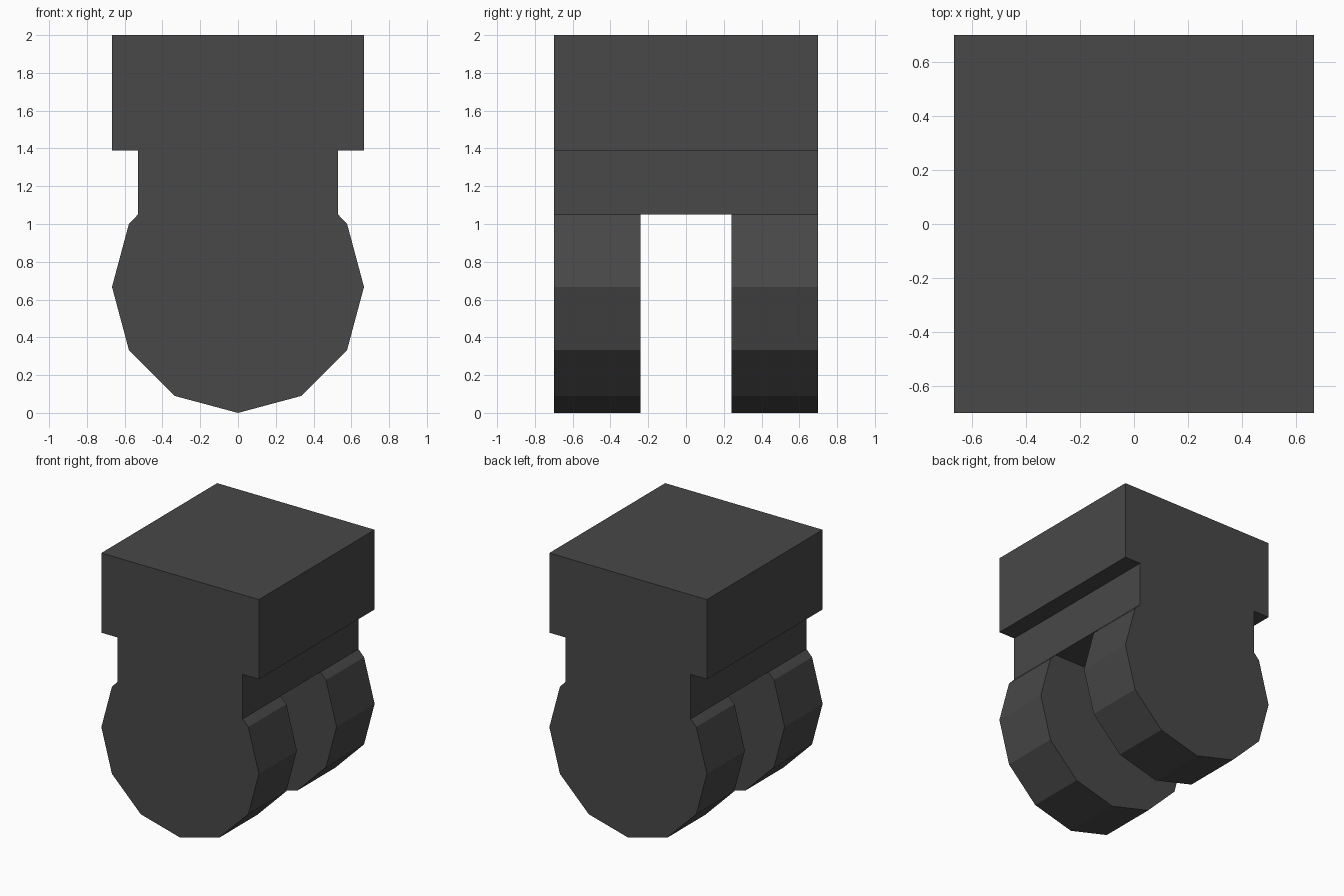
import bpy
import bmesh
import math

cube = bpy.data.objects.get("Cube")
if cube:
    bpy.data.objects.remove(cube, do_unlink=True)

# Main dimensions
RADIUS = 0.667        # twelve-sided lug, centred one radius above the floor
HALF_DEPTH = 0.70
NECK_X, NECK_Z = 0.53, 1.05
CAP_Z, TOP_Z = 1.39, 2.0
GAP_Y = 0.24

dark_grey = bpy.data.materials.new("dark_grey")
dark_grey.use_nodes = True
colour = (0.065, 0.065, 0.065, 1.0)
dark_grey.diffuse_color = colour
bsdf = next(n for n in dark_grey.node_tree.nodes if n.type == 'BSDF_PRINCIPLED')
bsdf.inputs["Base Color"].default_value = colour
bsdf.inputs["Roughness"].default_value = 0.8


def prism(name, outline, y0, y1):
    """Extrude an (x, z) outline from y0 to y1."""
    bm = bmesh.new()
    face = bm.faces.new([bm.verts.new((x, y0, z)) for x, z in outline])
    ext = bmesh.ops.extrude_face_region(bm, geom=[face])
    verts = [v for v in ext["geom"] if isinstance(v, bmesh.types.BMVert)]
    bmesh.ops.translate(bm, verts=verts, vec=(0, y1 - y0, 0))
    bmesh.ops.recalc_face_normals(bm, faces=bm.faces)
    mesh = bpy.data.meshes.new(name)
    bm.to_mesh(mesh)
    bm.free()
    mesh.materials.append(dark_grey)
    obj = bpy.data.objects.new(name, mesh)
    bpy.context.collection.objects.link(obj)
    return obj


# Half outline: rounded lug from the bottom up, then neck, then overhanging cap
half = [(RADIUS * math.sin(math.radians(a)), RADIUS * (1 - math.cos(math.radians(a))))
        for a in range(0, 121, 30)]
half += [(NECK_X, NECK_Z), (NECK_X, CAP_Z), (RADIUS, CAP_Z), (RADIUS, TOP_Z)]
outline = half + [(-x, z) for x, z in reversed(half[1:])]
bracket = prism("clevis_bracket", outline, -HALF_DEPTH, HALF_DEPTH)

# Slot that splits the lower part into two lugs
slot = prism("slot_cutter", [(-1, -0.5), (1, -0.5), (1, NECK_Z), (-1, NECK_Z)],
             -GAP_Y, GAP_Y)
slot.hide_render = True
cut = bracket.modifiers.new("slot", 'BOOLEAN')
cut.operation = 'DIFFERENCE'
cut.solver = 'EXACT'
cut.object = slot
bpy.context.view_layer.objects.active = bracket
bracket.select_set(True)
bpy.ops.object.modifier_apply(modifier=cut.name)
bpy.data.objects.remove(slot, do_unlink=True)
